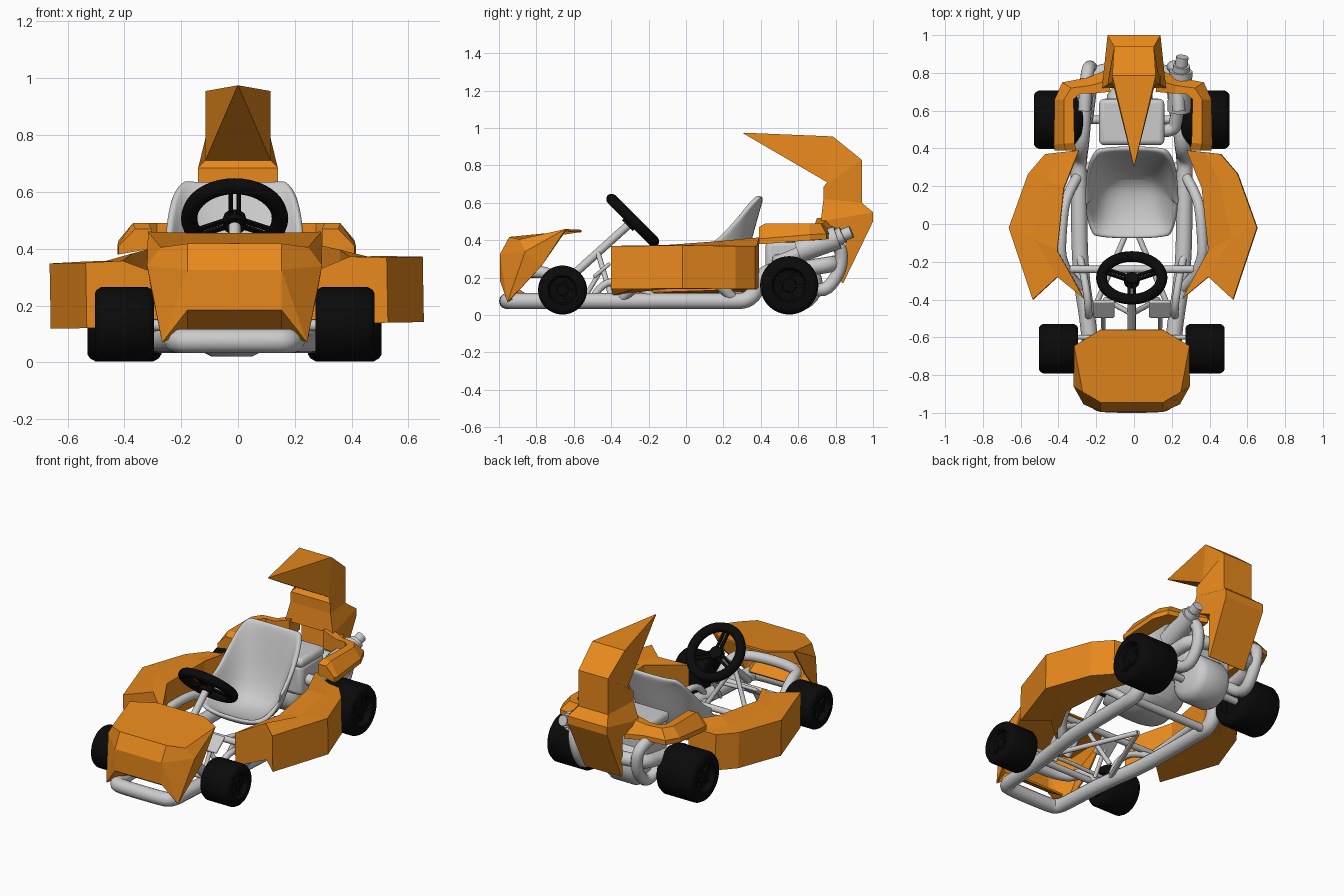
import bpy, bmesh, math
from mathutils import Vector, Matrix

if "Cube" in bpy.data.objects:
    bpy.data.objects.remove(bpy.data.objects["Cube"])

CX = -0.012  # centre line of the chassis


def material(name, rgb):
    m = bpy.data.materials.new(name)
    m.diffuse_color = (*rgb, 1)
    m.use_nodes = True
    m.node_tree.nodes["Principled BSDF"].inputs["Base Color"].default_value = m.diffuse_color
    return m


ORANGE = material("orange", (0.8, 0.25, 0.012))
BLACK = material("black", (0.003, 0.003, 0.003))


def finish(ob, mat=None, smooth=True, mirror=False, bevel=0, cx=CX):
    ob.location.x += cx
    if mat:
        ob.data.materials.append(mat)
    if mirror:
        ob.modifiers.new("mirror", "MIRROR").use_clip = True
    if bevel:
        b = ob.modifiers.new("bevel", "BEVEL")
        b.width, b.segments = bevel, 3
    if smooth:
        bpy.ops.object.select_all(action='DESELECT')
        ob.select_set(True)
        bpy.context.view_layer.objects.active = ob
        bpy.ops.object.shade_smooth_by_angle(angle=math.radians(40))
    return ob


def mesh(name, verts, faces, **kw):
    me = bpy.data.meshes.new(name)
    me.from_pydata([tuple(v) for v in verts], [], faces)
    bm = bmesh.new()
    bm.from_mesh(me)
    bmesh.ops.recalc_face_normals(bm, faces=bm.faces)
    bm.to_mesh(me)
    bm.free()
    ob = bpy.data.objects.new(name, me)
    bpy.context.collection.objects.link(ob)
    return finish(ob, **kw)


def loft(name, rings, **kw):
    """Skin between equal rings of points, with capped ends."""
    n = len(rings[0])
    verts = [p for r in rings for p in r]
    faces = [(k*n+i, k*n+(i+1) % n, (k+1)*n+(i+1) % n, (k+1)*n+i)
             for k in range(len(rings)-1) for i in range(n)]
    faces += [tuple(range(n)), tuple(range(len(verts)-n, len(verts)))]
    return mesh(name, verts, faces, **kw)


def lathe(name, profile, centre, seg=40, **kw):
    """Revolve (x, radius) pairs about the x axis."""
    rings = [[(centre[0]+x, centre[1]+r*math.cos(2*math.pi*i/seg),
               centre[2]+r*math.sin(2*math.pi*i/seg)) for i in range(seg)] for x, r in profile]
    return loft(name, rings, **kw)


def tube(name, pts, r, **kw):
    cu = bpy.data.curves.new(name, 'CURVE')
    cu.dimensions, cu.bevel_depth, cu.bevel_resolution = '3D', r, 4
    cu.use_fill_caps, cu.resolution_u = True, 6
    s = cu.splines.new('NURBS')
    s.points.add(len(pts)-1)
    for p, co in zip(s.points, pts):
        p.co = (*co, 1)
    s.order_u, s.use_endpoint_u = min(3, len(pts)), True
    ob = bpy.data.objects.new(name, cu)
    bpy.context.collection.objects.link(ob)
    bpy.ops.object.select_all(action='DESELECT')
    ob.select_set(True)
    bpy.context.view_layer.objects.active = ob
    bpy.ops.object.convert(target='MESH')
    return finish(bpy.context.view_layer.objects.active, **kw)


def box(name, c, size, rot=Matrix(), **kw):
    bm = bmesh.new()
    bmesh.ops.create_cube(bm, size=1, matrix=Matrix.Translation(c) @ rot @ Matrix.Diagonal((*size, 1)))
    me = bpy.data.meshes.new(name)
    bm.to_mesh(me)
    bm.free()
    ob = bpy.data.objects.new(name, me)
    bpy.context.collection.objects.link(ob)
    return finish(ob, **kw)


# Wheels
def wheel(name, x, y, r, w):
    prof = [(-.7, .15), (-.7, .5), (-1, .56), (-1, .84), (-.93, .93), (-.78, 1), (.78, 1), (.93, .93),
            (1, .84), (1, .6), (.95, .56), (.72, .52), (.66, .25), (.8, .22), (.8, .06)]
    lathe(name, [(a*w, b*r) for a, b in prof], (x, y, r+.003), mat=BLACK, mirror=True)
    for k in range(5):
        a = 2*math.pi*k/5
        box(name+"_spoke", (x+.68*w, y+.38*r*math.cos(a), r+.38*r*math.sin(a)), (.03, r*.4, r*.1),
            Matrix.Rotation(a, 4, 'X'), mat=BLACK, mirror=True)


wheel("front_wheel", .388, -.66, .131, .104)
wheel("rear_wheel", .388, .552, .156, .13)
tube("rear_axle", [(-.38, .552, .16), (.38, .552, .16)], .022)
tube("front_axle", [(-.38, -.66, .13), (.38, -.66, .13)], .02)
tube("tie_rod", [(0, -.6, .15), (.3, -.6, .14)], .012, mirror=True)

# Tubular frame
tube("main_rail", [(0, -.957, .075), (.13, -.957, .075), (.2, -.945, .075), (.21, -.8, .075), (.225, -.55, .075),
                   (.275, -.25, .075), (.28, .2, .075), (.28, .36, .075), (.27, .4, .24),
                   (.25, .65, .25), (.23, .82, .28), (0, .82, .28)], .043, mirror=True)
tube("nose_bar", [(0, -.87, .23), (.2, -.87, .23), (.23, -.7, .23), (.23, -.6, .08)], .032, mirror=True)
tube("pod_bar", [(.26, -.35, .08), (.38, -.24, .2), (.37, .0, .22), (.35, .15, .2), (.28, .26, .08)],
     .028, mirror=True)
tube("rear_hoop", [(.24, .55, .25), (.22, .7, .08), (.21, .84, .24), (.24, .82, .42), (.25, .6, .4)],
     .035, mirror=True)
tube("side_brace", [(.23, -.5, .08), (.22, -.42, .28), (.28, -.15, .08)], .02, mirror=True)
tube("front_cross_tube", [(-.37, -.24, .17), (.37, -.24, .17)], .02)
tube("rear_cross_tube", [(-.27, .3, .075), (.27, .3, .075)], .025)
tube("diagonal_tube", [(.22, -.5, .075), (0, .02, .075)], .015, mirror=True)

# Pedals
box("pedal", (.148, -.45, .24), (.115, .02, .115), Matrix.Rotation(math.radians(-50), 4, 'X'),
    mirror=True, bevel=.009)
tube("pedal_arm", [(.15, -.46, .23), (.15, -.55, .08)], .012, mirror=True)

# Steering
tilt = Matrix.Translation((0, -.285, .507)) @ Matrix.Rotation(math.radians(-45), 4, 'X')
bpy.ops.mesh.primitive_torus_add(major_radius=.16, minor_radius=.029, major_segments=40, minor_segments=12)
rim = bpy.context.object
rim.name = "steering_wheel_rim"
rim.data.transform(tilt)
finish(rim, mat=BLACK)
for a in (-90, 25, 155):
    for off in (-.014, .014):
        m = tilt @ Matrix.Rotation(math.radians(a), 4, 'Z') @ Matrix.Translation((.08, off, -.012))
        box("steering_spoke", m.translation, (.16, .016, .012), m.to_3x3().to_4x4(), mat=BLACK)
hub = [tilt @ Vector((0, 0, z)) for z in (-.04, .005)]
tube("steering_hub", hub, .04, mat=BLACK)
tube("steering_column", [(0, -.62, .2), (0, -.31, .48)], .022)
tube("column_strut", [(.14, -.4, .1), (.01, -.47, .33)], .014, mirror=True)

# Bucket seat: centre profile (y, z, half width, side lip height)
prof = [(-.075, .225, .2, .02), (-.03, .185, .225, .07), (.06, .165, .24, .14), (.16, .165, .245, .2),
        (.25, .2, .245, .23), (.315, .32, .24, .18), (.355, .47, .235, .1), (.388, .59, .215, .045),
        (.403, .635, .18, .01)]
us = [-1, -.92, -.7, -.35, 0, .35, .7, .92, 1]
verts = []
for i, (y, z, w, lip) in enumerate(prof):
    a, b = prof[max(i-1, 0)], prof[min(i+1, len(prof)-1)]
    t = Vector((0, b[0]-a[0], b[1]-a[1])).normalized()
    nrm = Vector((0, -t.z, t.y))
    verts += [Vector((u*w, y, z)) + nrm*lip*abs(u)**4 for u in us]
n = len(us)
seat = mesh("seat", verts, [(j*n+i, j*n+i+1, (j+1)*n+i+1, (j+1)*n+i)
                            for j in range(len(prof)-1) for i in range(n-1)])
sol = seat.modifiers.new("thickness", "SOLIDIFY")
sol.thickness, sol.offset = .03, 0
seat.modifiers.new("smooth", "SUBSURF").levels = 2
seat.modifiers["smooth"].render_levels = 2

# Engine and exhaust
lathe("gear_drum", [(-.13, .02), (-.13, .1), (-.11, .13), (-.08, .145), (.06, .145), (.09, .13), (.11, .1),
                    (.11, .02)], (0, .585, .165))
box("engine_block", (0, .545, .3), (.33, .24, .2), bevel=.03)
box("engine_cover", (0, .54, .415), (.345, .245, .06), bevel=.025)
tube("exhaust_pipe", [(.12, .5, .3), (.22, .48, .28), (.24, .58, .32), (.25, .64, .35)], .035)
tube("muffler", [(.25, .6, .34), (.26, .81, .415)], .062)
tube("exhaust_neck", [(.26, .8, .41), (.265, .84, .43)], .045)
tube("exhaust_tip", [(.26, .82, .42), (.268, .885, .445)], .033)

# Nose cone (half shell, mirrored)
nv = [(0, -.56, .455), (.165, -.56, .456), (.305, -.645, .46), (.26, -.89, .405), (.165, -.945, .418),
      (0, -.945, .418), (.165, -.995, .325), (0, -.995, .325), (.165, -.995, .185), (0, -.995, .185),
      (.255, -.955, .07), (.165, -.87, .11), (0, -.87, .11), (.308, -.86, .34), (.295, -.77, .265)]
nf = [(0, 1, 2, 3, 4, 5), (5, 4, 6, 7), (7, 6, 8, 9), (9, 8, 11, 12), (4, 3, 13, 6), (6, 13, 10),
      (6, 10, 8), (3, 2, 13), (2, 14, 13), (13, 14, 10), (8, 10, 11)]
nose = mesh("nose_cone", nv, nf, mat=ORANGE, smooth=False, mirror=True)
nose.modifiers.new("thickness", "SOLIDIFY").thickness = .012

# Side pods: outer, middle and inner line at each station, with inner top and bottom heights
stations = [((.53, -.40), (.40, -.28), (.26, -.395), .31, .1), ((.657, -.02), (.52, -.08), (.40, -.14), .365, .13),
            ((.555, .265), (.46, .23), (.365, .19), .39, .14), ((.465, .37), (.38, .38), (.285, .39), .41, .15)]
rings = [[(*o, .36), (*o, .13), (*m, .13), (*i, zb), (*i, zt), (*m, .365)] for o, m, i, zt, zb in stations]
pods = loft("side_pods", rings, mat=ORANGE, smooth=False, mirror=True, cx=0)
pods.rotation_euler.y = -.018

# Rear fender bars running from the pods to the tail: outer and inner line, outer and inner top
bars = [((.415, .39), (.30, .39), .41, .47), ((.42, .42), (.31, .43), .41, .49), ((.415, .66), (.315, .66), .43, .49),
        ((.375, .75), (.28, .69), .435, .49), ((.24, .775), (.22, .69), .44, .49), ((.13, .82), (.12, .70), .44, .52)]
rings = [[(*i, zi), ((o[0]+i[0])/2, (o[1]+i[1])/2, zi), (*o, zo), (*o, zo-.03), (*i, .4)]
         for o, i, zo, zi in bars]
loft("rear_fender_bar", rings, mat=ORANGE, smooth=False, mirror=True, cx=-.005)

# Hooked tail: front y, z, half width and back y, z, half width
tail = [(.305, .972, .002, .31, .975, .002), (.755, .71, .115, .785, .955, .115), (.735, .685, .14, .94, .83, .105),
        (.735, .62, .142, .94, .60, .105), (.72, .50, .17, 1.0, .55, .14), (.86, .44, .15, 1.0, .50, .14),
        (.83, .175, .13, .84, .17, .13)]
rings = [[(-a, y, z), (a, y, z), (b, v, w), (-b, v, w)] for y, z, a, v, w, b in tail]
loft("hooked_tail", rings, mat=ORANGE, smooth=False, cx=0)
